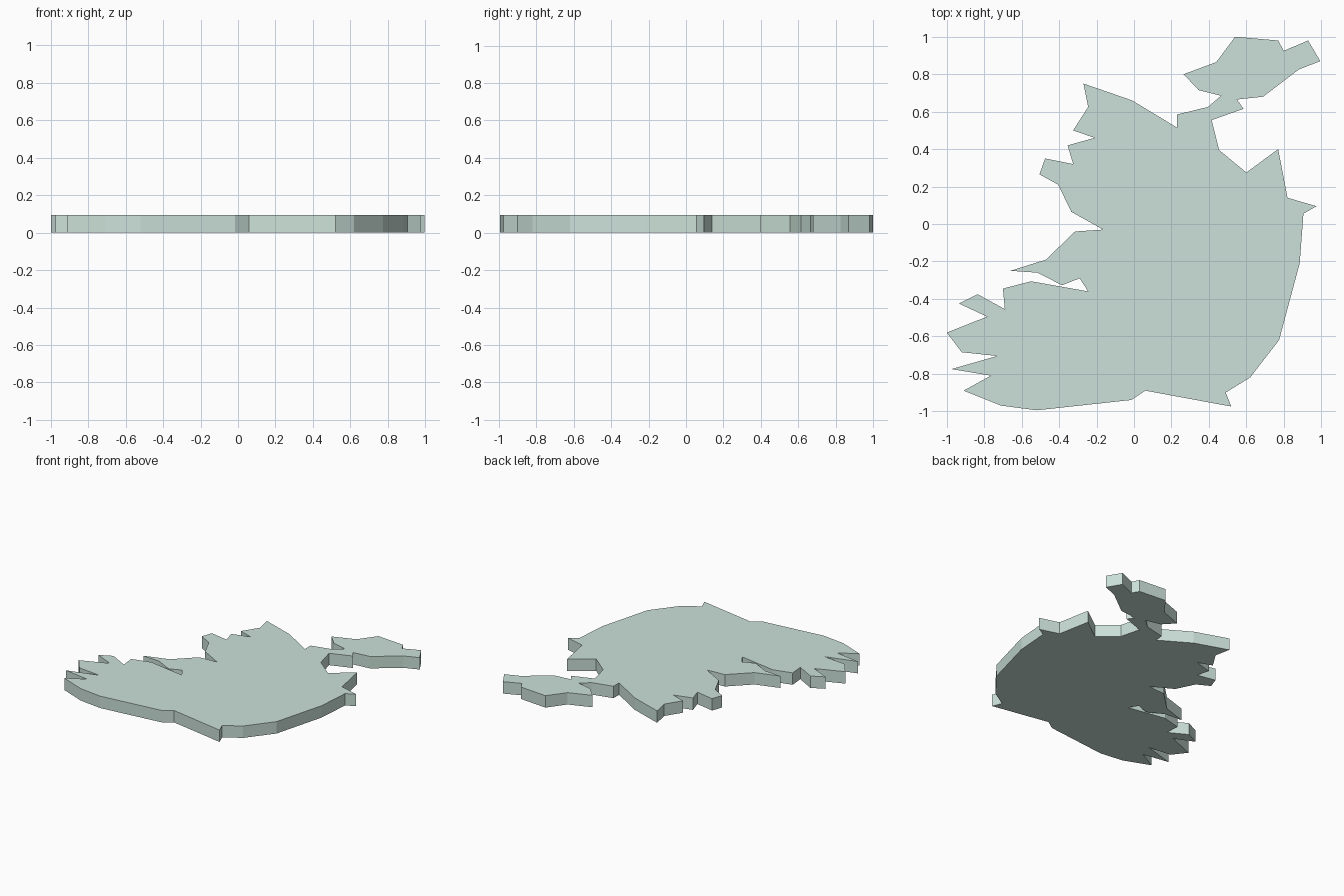
import bpy, bmesh

THICKNESS = 0.095

# Coastline profile, clockwise from the northern headland
coast = [
    # northern headland and its neck
    (0.54, 1.0), (0.77, 0.98), (0.80, 0.925), (0.93, 0.98), (0.995, 0.87),
    (0.88, 0.825), (0.69, 0.68), (0.55, 0.665), (0.585, 0.615), (0.415, 0.555),
    # east coast
    (0.455, 0.395), (0.60, 0.275), (0.77, 0.40), (0.82, 0.14), (0.975, 0.095),
    (0.905, 0.055), (0.885, -0.21), (0.775, -0.62), (0.62, -0.82), (0.49, -0.90),
    # south coast
    (0.52, -0.975), (0.06, -0.89), (-0.015, -0.94), (-0.52, -0.995),
    (-0.71, -0.97), (-0.91, -0.89),
    # south-west fingers
    (-0.765, -0.81), (-0.975, -0.775), (-0.73, -0.705), (-0.92, -0.685),
    (-1.0, -0.58), (-0.785, -0.495), (-0.935, -0.425), (-0.835, -0.375),
    (-0.69, -0.455), (-0.70, -0.345), (-0.55, -0.306),
    # western inlets
    (-0.245, -0.36), (-0.29, -0.29), (-0.385, -0.327), (-0.515, -0.26),
    (-0.66, -0.25), (-0.47, -0.19), (-0.315, -0.04), (-0.165, -0.03),
    (-0.335, 0.065), (-0.405, 0.21), (-0.505, 0.265), (-0.475, 0.35),
    (-0.325, 0.32), (-0.355, 0.42), (-0.21, 0.46), (-0.325, 0.50),
    # north coast back to the headland
    (-0.245, 0.625), (-0.27, 0.75), (-0.01, 0.66), (0.23, 0.515), (0.23, 0.585),
    (0.395, 0.625), (0.465, 0.685), (0.345, 0.715), (0.265, 0.80), (0.44, 0.865),
]

# Flat slab raised from the profile
bm = bmesh.new()
base = bm.faces.new([bm.verts.new((x, y, 0)) for x, y in coast])
raised = bmesh.ops.extrude_face_region(bm, geom=[base], use_keep_orig=True)
top = [g for g in raised["geom"] if isinstance(g, bmesh.types.BMVert)]
bmesh.ops.translate(bm, verts=top, vec=(0, 0, THICKNESS))
bmesh.ops.recalc_face_normals(bm, faces=bm.faces[:])
bmesh.ops.triangulate(bm, faces=[f for f in bm.faces if len(f.verts) > 4])

mesh = bpy.data.meshes.new("land_slab")
bm.to_mesh(mesh)
bm.free()
land = bpy.data.objects.new("land_slab", mesh)
bpy.context.collection.objects.link(land)

# Pale green surface
green = bpy.data.materials.new("pale_green")
green.diffuse_color = (0.60, 0.75, 0.69, 1)
mesh.materials.append(green)
